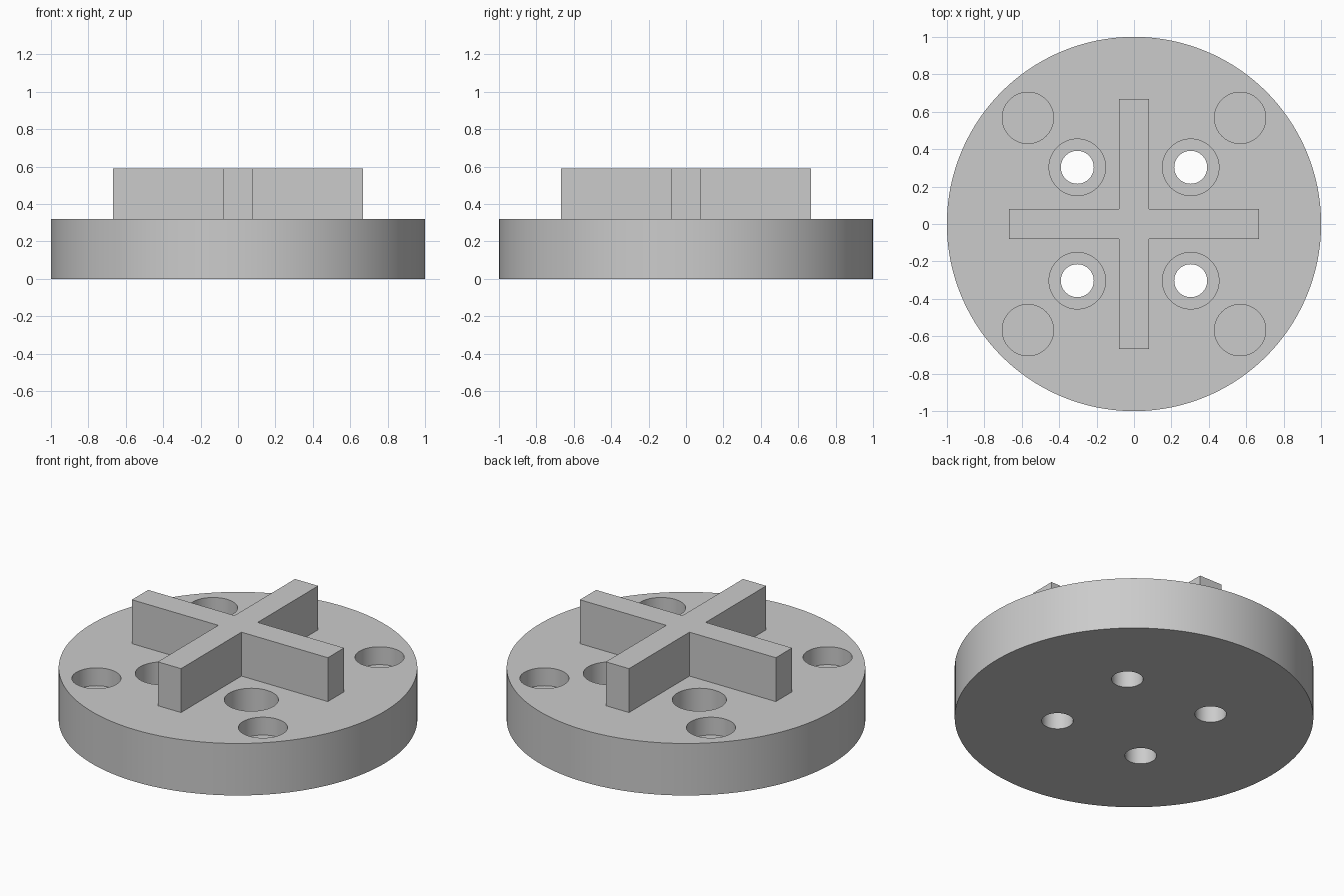
import bpy
import bmesh
from math import radians

if "Cube" in bpy.data.objects:
    bpy.data.objects.remove(bpy.data.objects["Cube"])

BASE_H, TOP_H = 0.32, 0.59
QUADRANTS = [(sx, sy) for sx in (-1, 1) for sy in (-1, 1)]


def cylinder(name, radius, z0, z1, x=0, y=0, sides=64):
    bpy.ops.mesh.primitive_cylinder_add(
        vertices=sides, radius=radius, depth=z1 - z0, location=(x, y, (z0 + z1) / 2))
    obj = bpy.context.object
    obj.name = name
    return obj


def prism(name, outline, z0, z1):
    bm = bmesh.new()
    face = bm.faces.new([bm.verts.new((x, y, z0)) for x, y in outline])
    top = bmesh.ops.extrude_face_region(bm, geom=[face])["geom"]
    bmesh.ops.translate(bm, vec=(0, 0, z1 - z0),
                        verts=[v for v in top if isinstance(v, bmesh.types.BMVert)])
    bmesh.ops.recalc_face_normals(bm, faces=bm.faces)
    mesh = bpy.data.meshes.new(name)
    bm.to_mesh(mesh)
    bm.free()
    obj = bpy.data.objects.new(name, mesh)
    bpy.context.collection.objects.link(obj)
    return obj


def boolean(target, tool, operation):
    bpy.context.view_layer.objects.active = target
    mod = target.modifiers.new(operation.title(), "BOOLEAN")
    mod.operation, mod.solver, mod.object = operation, "EXACT", tool
    bpy.ops.object.modifier_apply(modifier=mod.name)
    bpy.data.objects.remove(tool, do_unlink=True)


# Round base plate
plate = cylinder("cross_drive_plate", 1.0, 0, BASE_H, sides=160)

# Raised cross, sunk slightly into the plate so the union is clean
L, W = 0.667, 0.079
cross_outline = [(W, W), (W, L), (-W, L), (-W, W), (-L, W), (-L, -W),
                 (-W, -W), (-W, -L), (W, -L), (W, -W), (L, -W), (L, W)]
boolean(plate, prism("raised_cross", cross_outline, 0.2, TOP_H), "UNION")

# Per quadrant: screw hole, its counterbore, and a shallow outer pocket
for sx, sy in QUADRANTS:
    for name, offset, radius, z0, z1 in (
            ("counterbore", 0.303, 0.151, 0.15, 0.5),
            ("screw_hole", 0.303, 0.088, -0.1, 0.25),
            ("outer_pocket", 0.567, 0.137, 0.21, 0.5)):
        boolean(plate, cylinder(name, radius, z0, z1, sx * offset, sy * offset), "DIFFERENCE")

# Smooth round walls, sharp rims
bpy.ops.object.select_all(action="DESELECT")
plate.select_set(True)
bpy.context.view_layer.objects.active = plate
bpy.ops.object.shade_smooth_by_angle(angle=radians(30))
